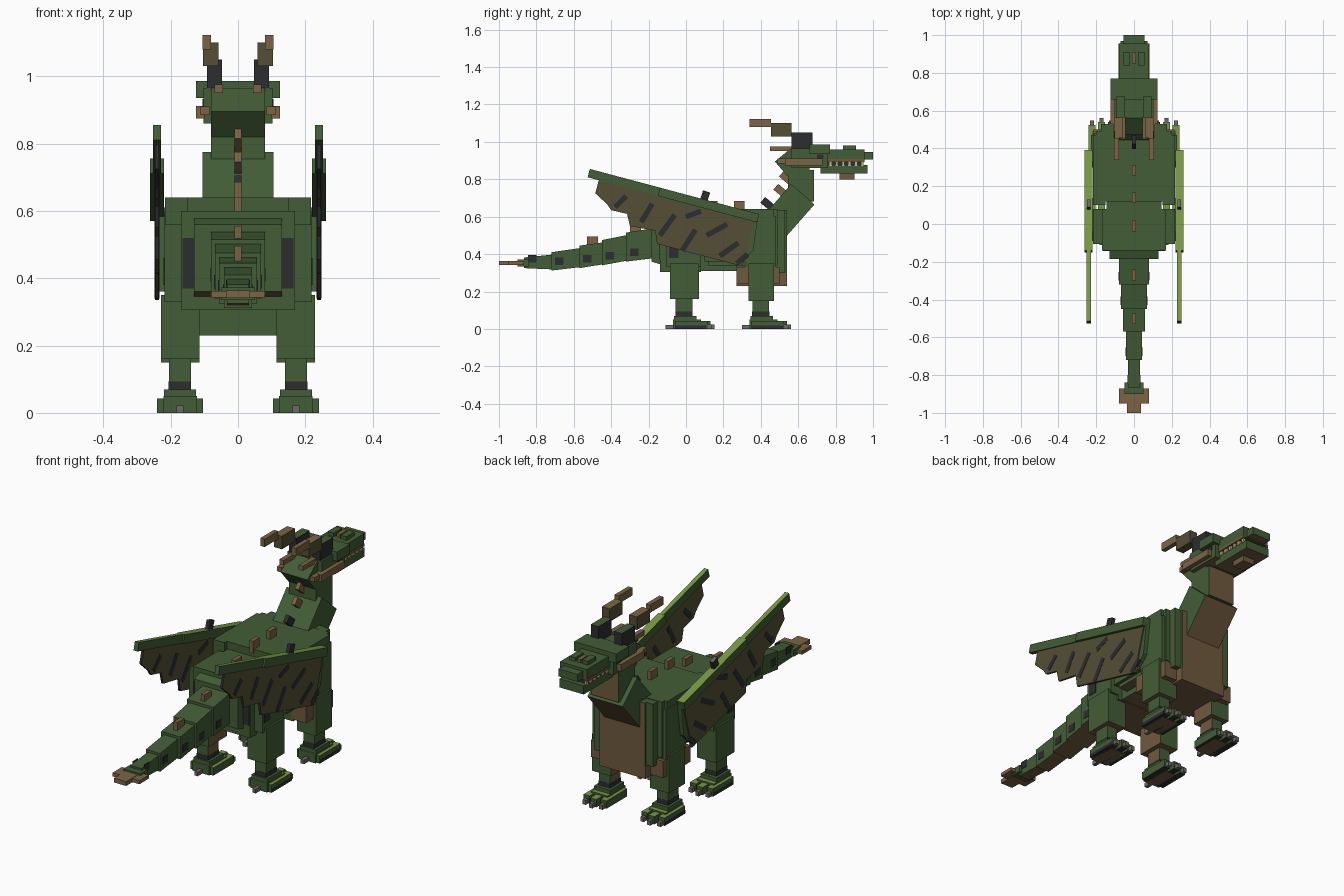
import bpy, bmesh, math
from mathutils import Vector, Matrix

if "Cube" in bpy.data.objects:
    bpy.data.objects.remove(bpy.data.objects["Cube"])

PALETTE = {"moss_green": (66, 93, 54), "belly_brown": (112, 89, 63), "charcoal": (44, 45, 47),
           "leaf_green": (120, 152, 68), "wing_khaki": (84, 78, 53), "claw_grey": (112, 106, 102),
           "horn_tan": (124, 100, 68), "tooth_bone": (196, 180, 140), "dark_green": (45, 62, 40)}


def lin(c):
    c /= 255
    return c / 12.92 if c < 0.04 else ((c + 0.055) / 1.055) ** 2.4


MATS = {}
for key, rgb in PALETTE.items():
    m = bpy.data.materials.new(key)
    m.diffuse_color = (*[lin(c) for c in rgb], 1)
    m.use_nodes = True
    m.node_tree.nodes["Principled BSDF"].inputs["Base Color"].default_value = m.diffuse_color
    MATS[key] = m
G, B, D, L, K, C, H, T, F = PALETTE


def finish(name, bm, mat, rule):
    """rule: dict of direction -> material for faces looking that way"""
    bmesh.ops.recalc_face_normals(bm, faces=bm.faces)
    me = bpy.data.meshes.new(name)
    me.materials.append(MATS[mat])
    for i, (d, key) in enumerate((rule or {}).items()):
        me.materials.append(MATS[key])
        for f in bm.faces:
            if f.normal.dot(Vector(d)) > 0.6:
                f.material_index = i + 1
    bm.to_mesh(me)
    bm.free()
    ob = bpy.data.objects.new(name, me)
    bpy.context.collection.objects.link(ob)
    return ob


def box(name, x, y, z, mat=G, rule=None):
    bm = bmesh.new()
    bmesh.ops.create_cube(bm, size=1)
    for v in bm.verts:
        for i, r in enumerate((x, y, z)):
            v.co[i] = r[0] if v.co[i] < 0 else r[1]
    return finish(name, bm, mat, rule)


def pair(name, x, y, z, mat=G, rule=None):
    """Box on both sides; rule directions flip in x"""
    for tag, s in (("right", 1), ("left", -1)):
        r = {(d[0] * s, d[1], d[2]): k for d, k in (rule or {}).items()}
        box(f"{tag}_{name}", sorted((x[0] * s, x[1] * s)), y, z, mat, r)


def slab(name, x, pts, mat=G, rule=None):
    """Side outline of (y, z) points extruded across x"""
    bm = bmesh.new()
    a = [bm.verts.new((x[0], *p)) for p in pts]
    b = [bm.verts.new((x[1], *p)) for p in pts]
    bm.faces.new(a)
    bm.faces.new(b)
    for i in range(len(pts)):
        j = (i + 1) % len(pts)
        bm.faces.new((a[i], a[j], b[j], b[i]))
    return finish(name, bm, mat, rule)


def bar(name, x, p, q, t, mat=G, rule=None):
    """Straight bar from p to q in the side plane, thickness t"""
    p, q = Vector(p), Vector(q)
    n = (q - p).normalized()
    n = Vector((-n.y, n.x)) * t / 2
    return slab(name, x, [p + n, q + n, q - n, p - n], mat, rule)


UP, DOWN, FRONT, IN = (0, 0, 1), (0, 0, -1), (0, 1, 0), (-1, 0, 0)
BELLY = {DOWN: B}

# Torso
box("chest_core", (-.135, .135), (.27, .54), (.23, .635), G, {DOWN: B, FRONT: B})
pair("chest_lower_side", (.13, .138), (.27, .541), (.23, .30), B)
pair("chest_side", (.13, .175), (.27, .53), (.30, .637), G)
pair("shoulder_plate", (.15, .217), (.10, .47), (.36, .64), G)
box("back_body", (-.20, .20), (.12, .49), (.34, .64), G, BELLY)
box("middle_belly", (-.145, .145), (-.05, .30), (.31, .60), G, BELLY)
box("rear_body", (-.17, .17), (-.14, .08), (.305, .60), G, BELLY)
slab("rump", (-.13, .13), [(-.12, .585), (-.185, .56), (-.185, .36), (-.12, .34)], G, BELLY)

# Tail, tapering in segments
tail = [(-.16, .555, .375), (-.32, .515, .36), (-.45, .475, .34), (-.57, .445, .325),
        (-.72, .41, .312), (-.865, .382, .325)]
for i, w in enumerate((.08, .069, .057, .042, .033)):
    (y0, t0, b0), (y1, t1, b1) = tail[i], tail[i + 1]
    e = .012
    slab(f"tail_segment_{i}", (-w, w), [(y0 + .01, t0 - e), (y1, t1), (y1, b1), (y0 + .01, b0 + e * .5)],
         G, BELLY)
    # Dark mottled patches
    pair(f"tail_patch_{i}", (w, w + .002), (y1 + .02, y1 + .065), (b1 + .03, b1 + .07), D)
box("tail_fin", (-.08, .08), (-.95, -.87), (.343, .362), H)
box("tail_tip", (-.036, .036), (-1, -.86), (.341, .364), H)
box("tail_end", (-.05, .05), (-.90, -.84), (.335, .372), G)

# Legs: (name, centre y, thigh y range, thigh z range)
for name, y, thigh, z in (("rear_leg", -.01, (-.085, .07), (.16, .56)),
                          ("front_leg", .40, (.335, .47), (.15, .60))):
    pair(name + "_thigh", (.115, .228), thigh, (z[0], .35), G, {IN: B, DOWN: B})
    pair(name + "_upper", (.13, .218), (thigh[0] - .02, thigh[1] + .01), (.33, z[1]), G)
    pair(name + "_shin", (.14, .205), (y - .045, y + .045), (.04, .17), G, {IN: B})
    pair(name + "_dark_band", (.139, .206), (y - .046, y + .046), (.07, .093), D)
    pair(name + "_ankle", (.125, .22), (y - .055, y + .065), (.045, .07), G)
    pair(name + "_foot", (.122, .222), (y - .06, y + .09), (.0, .05), G, {UP: L, DOWN: B})
    for k in (-1, 0, 1):
        c = .172 + k * .05
        f = y + (.125 if k else .14)
        pair(f"{name}_toe_{k + 1}", (c - .018, c + .018), (y - .05, f), (.0, .042), G, {UP: L, DOWN: D})
        pair(f"{name}_claw_{k + 1}", (c - .01, c + .01), (f, f + .022), (.0, .024), C)
    pair(name + "_heel_claw", (.162, .182), (y - .10, y - .05), (.0, .022), C)
    pair(name + "_sole_edge", (.222, .241), (y - .05, y + .12), (.0, .018), D)
pair("front_elbow_brown", (.13, .215), (.27, .50), (.24, .33), B)

# Neck
bar("lower_neck", (-.105, .105), (.44, .51), (.625, .72), .165, G, {(0, .79, -.61): B})
box("upper_neck", (-.08, .08), (.545, .685), (.68, .85), G, {FRONT: B})
slab("nape", (-.08, .08), [(.475, .895), (.56, .965), (.66, .90), (.66, .82), (.54, .82)])

# Head
box("skull", (-.102, .102), (.565, .76), (.86, .965), G, {DOWN: B})
box("brow", (-.125, .125), (.66, .77), (.935, .985), G)
box("snout", (-.08, .08), (.74, .955), (.90, .96), G)
box("nose", (-.056, .056), (.84, 1.0), (.905, .945), G, {DOWN: B})
pair("nostril_bump", (.02, .055), (.84, .91), (.95, .98), G)
box("lower_jaw", (-.072, .072), (.72, .97), (.83, .876), G, {DOWN: B})
box("mouth", (-.06, .06), (.70, .94), (.87, .905), D)
box("chin", (-.035, .035), (.82, .90), (.80, .835), B)
pair("upper_lip", (.07, .082), (.74, .955), (.893, .908), B)
for k in range(6):
    pair(f"tooth_{k}", (.064, .076), (.765 + k * .034, .78 + k * .034), (.872, .896), T)
pair("eye", (.102, .106), (.70, .735), (.91, .932), D)
pair("cheek_spike", (.10, .125), (.53, .73), (.875, .912), H)
pair("jaw_spike", (.085, .112), (.49, .60), (.885, .91), H)

# Horns, stepping back and up
pair("horn_base", (.047, .092), (.565, .675), (.965, 1.05), D, {UP: G})
pair("horn_middle", (.058, .104), (.455, .565), (1.03, 1.10), K, {UP: H})
pair("horn_tip", (.08, .105), (.34, .455), (1.08, 1.122), H)
pair("head_side_spike", (.045, .07), (.45, .57), (.95, .975), H)

# Wings
membrane = [(.37, .58), (.30, .335), (-.155, .455), (-.165, .525), (-.30, .55), (-.315, .615),
            (-.40, .635), (-.42, .665), (-.485, .725), (-.465, .80), (-.1, .71)]
stripes = [((.28, .46), (.18, .39)), ((.22, .56), (.11, .50)), ((.05, .53), (-.02, .42)),
           ((.08, .63), (0, .60)), ((-.06, .61), (-.14, .50)), ((-.18, .67), (-.24, .57)),
           ((-.32, .71), (-.38, .65)), ((.33, .40), (.27, .35))]
for tag, s in (("right", 1), ("left", -1)):
    slab(f"{tag}_wing_membrane", (.234 * s, .246 * s), membrane, K, {(0, -.9, -.3): D, (0, -1, 0): D})
    bar(f"{tag}_wing_arm", (.22 * s, .262 * s), (.385, .592), (-.145, .733), .046, G, {UP: L})
    bar(f"{tag}_wing_finger", (.228 * s, .252 * s), (-.14, .732), (-.52, .833), .046, G, {UP: L})
    bar(f"{tag}_wing_claw", (.23 * s, .25 * s), (.09, .67), (.11, .735), .04, D, {UP: C})
    slab(f"{tag}_wing_root", (.19 * s, .24 * s), [(.33, .61), (.385, .60), (.36, .42), (.30, .36)], G)
    for k, (p, q) in enumerate(stripes):
        bar(f"{tag}_wing_stripe_{k}", (.2325 * s, .2475 * s), p, q, .028, D)

# Back spikes along the spine
for k, (y, z, dy, dz) in enumerate(((-.5, .455, .06, .04), (-.27, .51, .06, .045), (-.01, .60, .06, .04),
                                    (.14, .64, .055, .045), (.285, .64, .055, .045), (.88, .955, .06, .022))):
    box(f"spine_spike_{k}", (-.011, .011), (y - dy / 2, y + dy / 2), (z - .02, z + dz), H)
for k, (y, z) in enumerate(((.43, .66), (.50, .73), (.53, .80))):
    bar(f"neck_spike_{k}", (-.011, .011), (y + .04, z - .02), (y - .02, z + .03), .04, H if k else D)

# Dark mottling on the rear body
pair("flank_patch", (.12, .165), (-.142, -.13), (.37, .52), D)
pair("hip_patch", (.218, .221), (-.09, -.04), (.38, .46), D)
